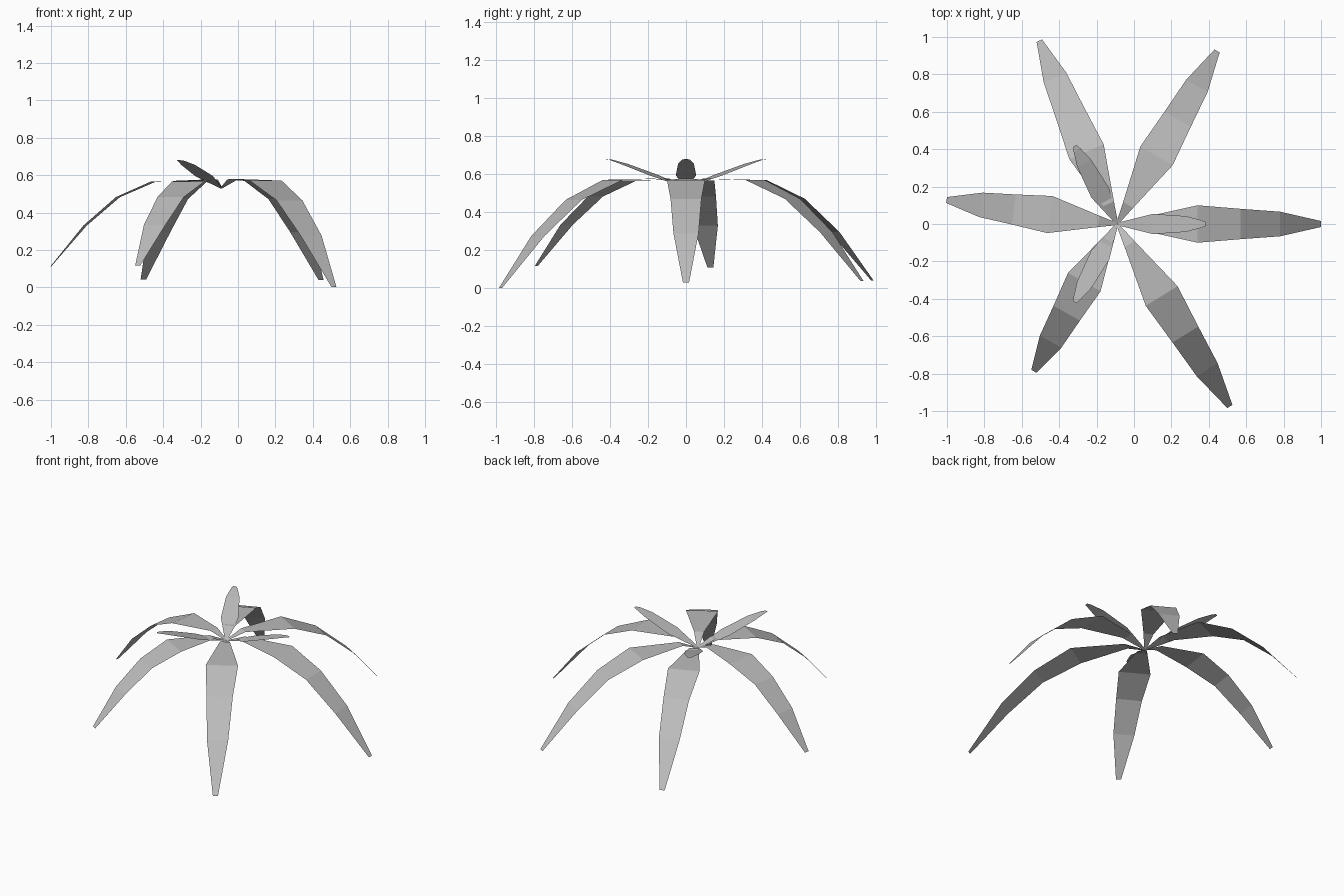
import bpy
import math

if "Cube" in bpy.data.objects:
    bpy.data.objects.remove(bpy.data.objects["Cube"])

CROWN = (-0.09, 0.0)   # where all leaves meet
PIVOT = 0.55           # height that leaf scaling keeps fixed

leaf_mat = bpy.data.materials.new("leaf_grey")
leaf_mat.diffuse_color = (0.5, 0.5, 0.5, 1)
leaf_mat.use_nodes = True
leaf_mat.node_tree.nodes["Principled BSDF"].inputs["Base Color"].default_value = leaf_mat.diffuse_color

# Leaf profiles: (distance from crown, height, half width)
DROOPING = [(0.0, 0.53, 0.006), (0.12, 0.578, 0.031), (0.43, 0.57, 0.10),
            (0.66, 0.47, 0.081), (0.87, 0.29, 0.066), (1.09, 0.03, 0.016)]
UPRIGHT = [(0.0, 0.53, 0.006), (0.19, 0.595, 0.054), (0.37, 0.655, 0.042),
           (0.45, 0.677, 0.02), (0.475, 0.68, 0.01)]


def make_leaf(name, profile, angle, scale=1.0):
    """Flat-faced ribbon leaf running outward from the crown."""
    a = math.radians(angle)
    c, s = math.cos(a), math.sin(a)
    verts = []
    for r, z, w in profile:
        for side in (-w, w):
            verts.append((CROWN[0] + r * scale * c - side * s,
                          CROWN[1] + r * scale * s + side * c,
                          PIVOT + (z - PIVOT) * scale))
    faces = [(2 * i, 2 * i + 2, 2 * i + 3, 2 * i + 1)
             for i in range(len(profile) - 1)]
    mesh = bpy.data.meshes.new(name)
    mesh.from_pydata(verts, [], faces)
    mesh.materials.append(leaf_mat)
    obj = bpy.data.objects.new(name, mesh)
    bpy.context.collection.objects.link(obj)


# Six long drooping leaves
for name, angle, scale in [("right", 0, 1.0), ("back_right", 60, 0.98),
                           ("back_left", 113, 0.977), ("left", 172, 0.845),
                           ("front_left", -119.5, 0.83),
                           ("front_right", -58.3, 1.052)]:
    make_leaf("drooping_leaf_" + name, DROOPING, angle, scale)

# Three short young leaves rising from the middle
for name, angle in [("right", 0), ("back", 118.5), ("front", -118.5)]:
    make_leaf("young_leaf_" + name, UPRIGHT, angle)
